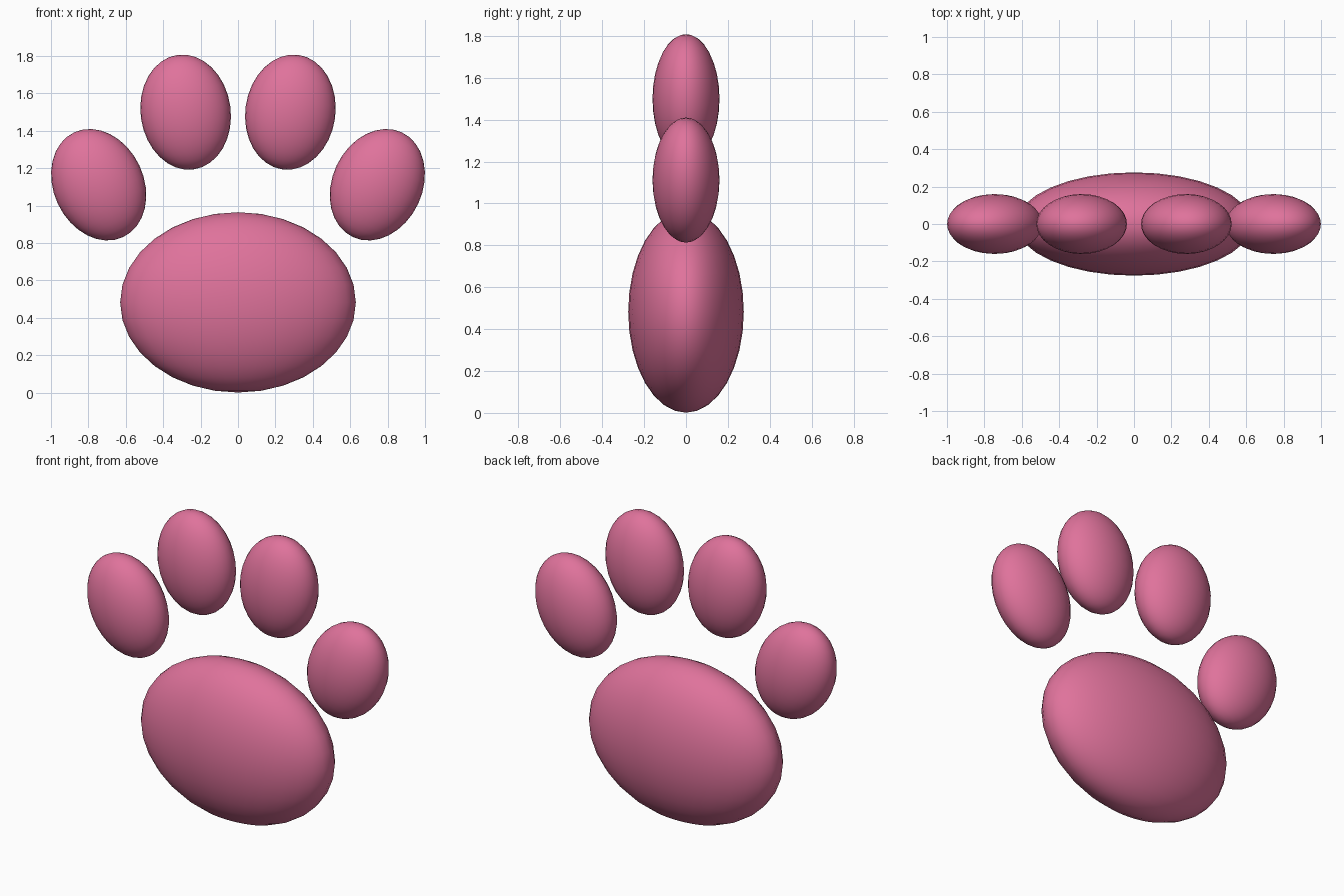
import bpy
import math

if "Cube" in bpy.data.objects:
    bpy.data.objects.remove(bpy.data.objects["Cube"])

pink = bpy.data.materials.new("rose pink")
pink.diffuse_color = (0.74, 0.17, 0.33, 1.0)
pink.use_nodes = True
pink.node_tree.nodes["Principled BSDF"].inputs["Base Color"].default_value = pink.diffuse_color


def ellipsoid(name, centre, radii, tilt=0.0):
    """Smooth ellipsoid, tilted in the front plane by some degrees."""
    bpy.ops.mesh.primitive_uv_sphere_add(segments=32, ring_count=16, radius=1)
    ob = bpy.context.object
    ob.name = name
    ob.location = centre
    ob.scale = radii
    ob.rotation_euler = (0, math.radians(tilt), 0)
    ob.data.materials.append(pink)
    bpy.ops.object.shade_smooth()
    return ob


# Large palm pad
ellipsoid("palm_pad", (0, 0, 0.483), (0.63, 0.276, 0.482))

# Toe pads, mirrored left and right, fanning outwards
toe_radii = (0.241, 0.16, 0.309)
for side, s in (("left", -1), ("right", 1)):
    ellipsoid(f"inner_toe_{side}", (s * 0.28, 0, 1.5), toe_radii, s * 8)
    ellipsoid(f"outer_toe_{side}", (s * 0.745, 0, 1.112), toe_radii, s * 25)
